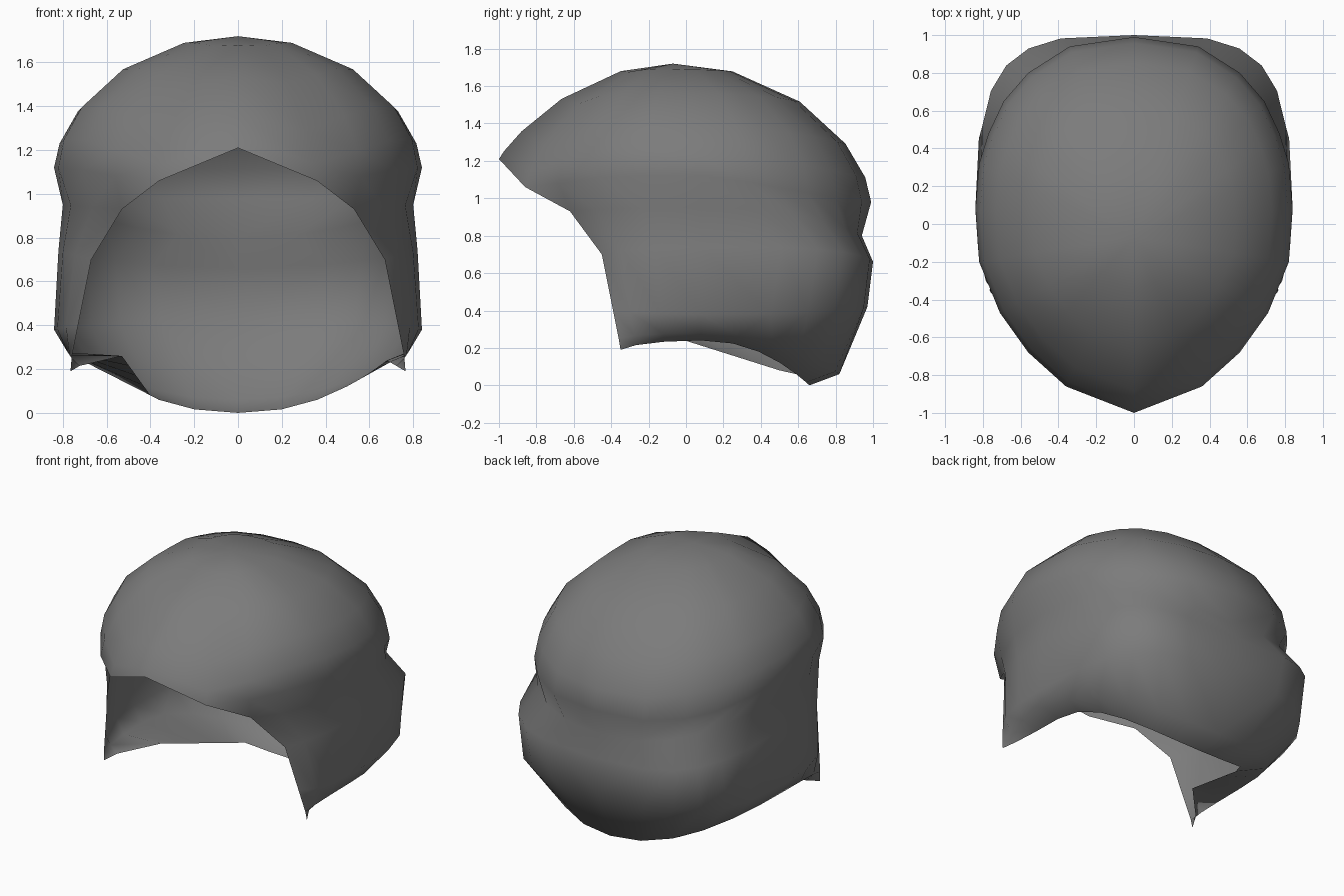
import bpy, bmesh
from math import sin, cos, radians, sqrt
from mathutils import Vector

cube = bpy.data.objects.get("Cube")
if cube:
    bpy.data.objects.remove(cube)

mat = bpy.data.materials.new("dark_grey_hair")
mat.use_nodes = True
GREY = (0.2, 0.2, 0.2, 1)
mat.diffuse_color = GREY
bsdf = mat.node_tree.nodes["Principled BSDF"]
bsdf.inputs["Base Color"].default_value = GREY
bsdf.inputs["Roughness"].default_value = 0.8

CROWN = Vector((0, -0.07, 1.72))

# lower edge of the crown, from the front peak round to the back
EDGE = [Vector(p) for p in (
    (0, -1, 1.21), (.36, -.86, 1.06), (.56, -.68, 1.08), (.71, -.47, 1.11),
    (.82, -.2, 1.12), (.84, .08, 1.12), (.82, .32, 1.09), (.77, .48, 1.06),
    (.69, .65, 1.03), (.56, .80, 1.0), (.34, .94, .98), (0, .99, .98))]
# roundness of the crown along each column, lower is fuller
SLOPE = (1.75, 1.5, 1.2, 1.07, 1.1, 1.2, 1.1, 1.1, 1.1, 1.1, 1.18, 1.22)
FIRST = 2      # first edge column that continues down the side
SIDE_Y = 0.08

# start point at the face opening, side width, back y, side z, back z, squareness
ROWS = [
    ((.53, -.62, .93), .80, .94, .95, .80, 2.5),   # crease
    ((.67, -.45, .70), .82, 1.0, .74, .66, 3.6),   # bulge
    ((.73, -.39, .40), .84, .97, .38, .42, 3.1),   # lower bulge
    ((.76, -.36, .25), .78, .82, .28, .06, 2.1),   # underside
    ((.765, -.35, .19), .68, .66, .24, .00, 2.2),  # bottom rim
]


def dome_row(s):
    """Crown ring shrunk towards the top by s."""
    row = []
    for p, power in zip(EDGE, SLOPE):
        q = CROWN.lerp(p, s)
        q.z = p.z + (CROWN.z - p.z) * sqrt(1 - s * s) ** power
        row.append(q)
    return row


def side_row(start, width, back, z_side, z_back, power):
    """Row from the face opening, past the side, to the back centre."""
    start, side = Vector(start), Vector((width, SIDE_Y, z_side))
    row = []
    for i in range(3):
        t = i / 3
        ease = sin(radians(90 * t))
        q = start.lerp(side, ease)
        q.y = start.y + (side.y - start.y) * t ** 1.5
        row.append(q)
    for i in range(7):
        a = radians(15 * i)
        across = 0 if i == 6 else cos(a) ** (2 / power)
        row.append(Vector((width * across,
                           SIDE_Y + (back - SIDE_Y) * sin(a) ** (2 / power),
                           z_back + (z_side - z_back) * across ** 2.2)))
    return row


def strip(bm, upper, lower):
    for i in range(len(upper) - 1):
        bm.faces.new((upper[i], upper[i + 1], lower[i + 1], lower[i]))


def build_half(bm, sign):
    def verts(points):
        return [bm.verts.new((p.x * sign, p.y, p.z)) for p in points]

    # crown
    top = bm.verts.new(CROWN)
    rings = [verts(dome_row(s)) for s in (.3, .64, .87, .97, 1)]
    for a, b in zip(rings[0], rings[0][1:]):
        bm.faces.new((top, a, b))
    for a, b in zip(rings, rings[1:]):
        strip(bm, a, b)

    # sides and back
    points = [side_row(*r) for r in ROWS]
    if sign < 0:   # rim tucked inwards on the right
        a, b = Vector((.53, -.07, .26)), Vector((.40, .50, .08))
        for i in range(5):
            points[-1][2 + i] = a.lerp(b, i / 4)
    rows = [rings[-1][FIRST:]] + [verts(p) for p in points]
    for a, b in zip(rows, rows[1:]):
        strip(bm, a, b)
    bm.faces.new((rings[-1][FIRST - 1], rows[0][0], rows[1][0]))


bm = bmesh.new()
for sign in (1, -1):
    build_half(bm, sign)
bmesh.ops.remove_doubles(bm, verts=bm.verts, dist=0.0005)
bmesh.ops.recalc_face_normals(bm, faces=bm.faces)
# the open shell must face outwards at the crown
crown_face = max(bm.faces, key=lambda f: f.calc_center_median().z)
if crown_face.normal.z < 0:
    bmesh.ops.reverse_faces(bm, faces=bm.faces)
for f in bm.faces:
    f.smooth = True
mesh = bpy.data.meshes.new("hair_shell")
bm.to_mesh(mesh)
bm.free()
mesh.materials.append(mat)
hair = bpy.data.objects.new("hair_shell", mesh)
bpy.context.collection.objects.link(hair)
